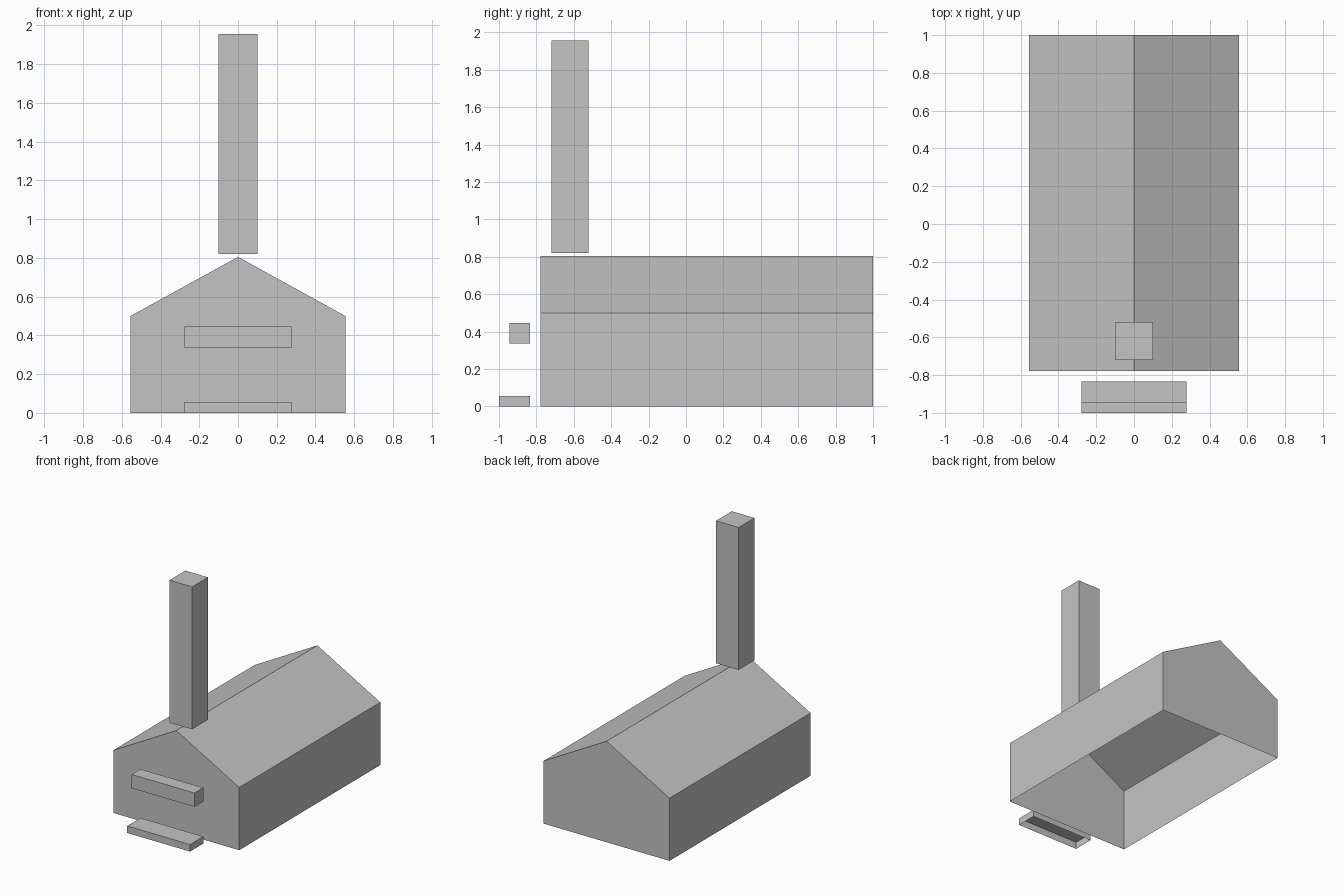
import bpy
import bmesh

cube = bpy.data.objects.get("Cube")
if cube:
    bpy.data.objects.remove(cube, do_unlink=True)

GREY = (0.55, 0.55, 0.55, 1.0)
material = bpy.data.materials.new("plain_grey")
material.use_nodes = True
material.diffuse_color = GREY
material.node_tree.nodes["Principled BSDF"].inputs["Base Color"].default_value = GREY


def extrude_profile(name, profile, y_front, y_back):
    """Extrude an x-z outline along y, leaving the underside open."""
    bm = bmesh.new()
    front = bm.faces.new([bm.verts.new((x, y_front, z)) for x, z in profile])
    result = bmesh.ops.extrude_face_region(bm, geom=[front], use_keep_orig=True)
    verts = [v for v in result["geom"] if isinstance(v, bmesh.types.BMVert)]
    bmesh.ops.translate(bm, verts=verts, vec=(0, y_back - y_front, 0))
    bmesh.ops.recalc_face_normals(bm, faces=bm.faces)
    underside = [f for f in bm.faces if f.normal.z < -0.9]
    bmesh.ops.delete(bm, geom=underside, context="FACES_ONLY")
    mesh = bpy.data.meshes.new(name)
    bm.to_mesh(mesh)
    bm.free()
    mesh.materials.append(material)
    obj = bpy.data.objects.new(name, mesh)
    bpy.context.collection.objects.link(obj)
    return obj


def block(name, half_width, y_front, y_back, z_low, z_high):
    w = half_width
    outline = [(-w, z_low), (w, z_low), (w, z_high), (-w, z_high)]
    return extrude_profile(name, outline, y_front, y_back)


# Gabled hall, hollow underneath
WALL = 0.555
gable = [(-WALL, 0), (WALL, 0), (WALL, 0.5), (0, 0.805), (-WALL, 0.5)]
extrude_profile("gabled_hall", gable, -0.777, 1.0)

# Tall stack hovering just above the ridge
block("chimney", 0.1, -0.72, -0.52, 0.82, 1.955)

# Doorstep and the ledge above it, standing off the front wall
block("doorstep", 0.277, -1.0, -0.833, 0, 0.056)
block("door_ledge", 0.277, -0.944, -0.833, 0.335, 0.445)
